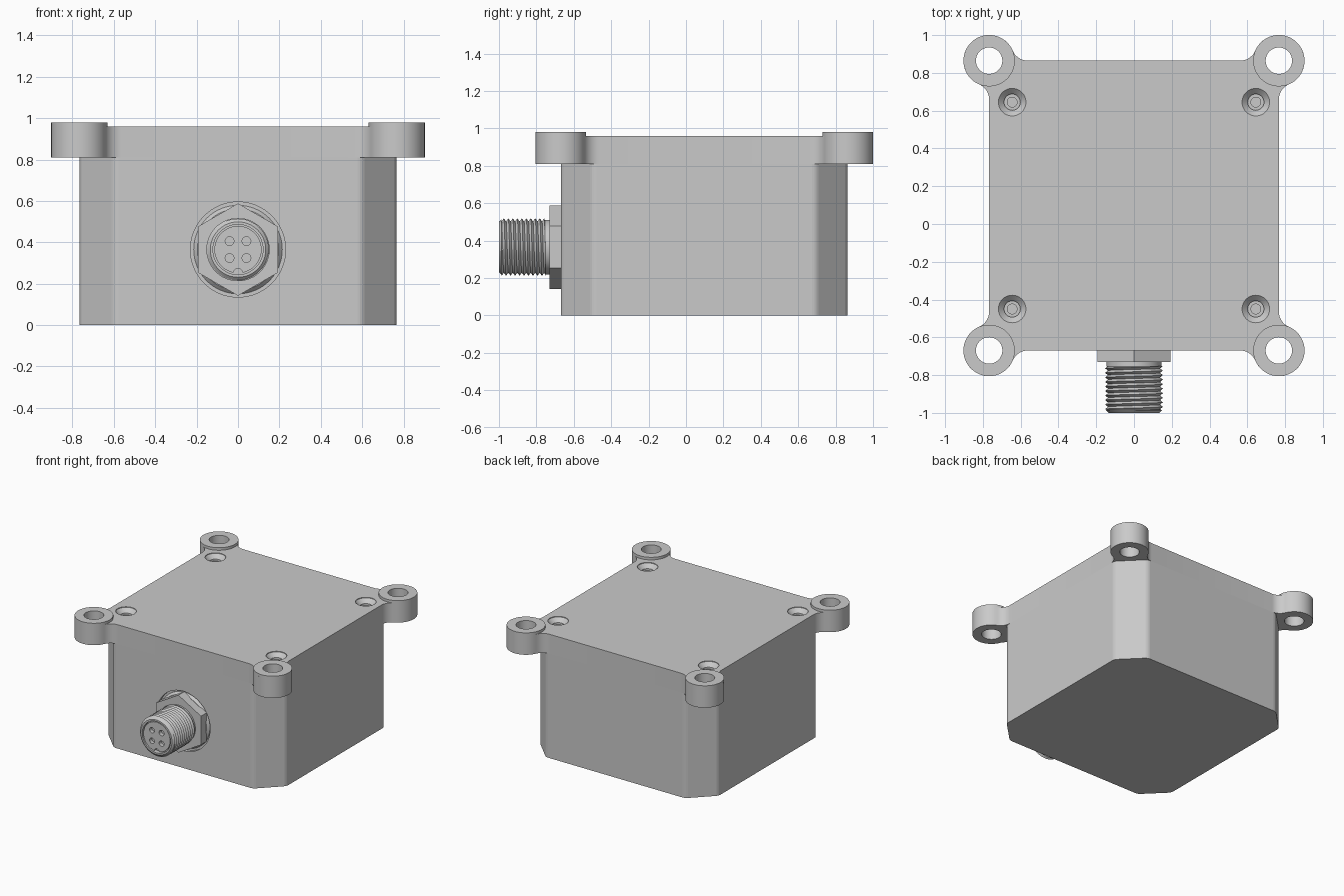
import bpy, bmesh, math
from math import sin, cos, pi, radians, sqrt
from mathutils import Matrix, Vector

cube = bpy.data.objects.get("Cube")
if cube:
    bpy.data.objects.remove(cube, do_unlink=True)

grey = bpy.data.materials.new("housing grey")
grey.use_nodes = True
COLOUR = (0.59, 0.59, 0.59, 1)
grey.diffuse_color = COLOUR
grey.node_tree.nodes["Principled BSDF"].inputs["Base Color"].default_value = COLOUR

CY = 0.0975          # centre of the box in y
HALF = 0.767         # half width of the box
FRONT = CY - HALF
LID_Z, LID_TOP, EAR_TOP = 0.81, 0.96, 0.98
EAR_R, HOLE_R = 0.136, 0.07
AXIS_Z = 0.365       # height of the connector axis
CORNERS = [(1, 1), (-1, 1), (-1, -1), (1, -1)]
# turns a lathe axis (local z) to point out of the front face
TO_FRONT = Matrix.Translation((0, 0, AXIS_Z)) @ Matrix.Rotation(radians(90), 4, 'X')


def finish(name, bm):
    bmesh.ops.recalc_face_normals(bm, faces=bm.faces)
    mesh = bpy.data.meshes.new(name)
    bm.to_mesh(mesh)
    bm.free()
    mesh.materials.append(grey)
    obj = bpy.data.objects.new(name, mesh)
    bpy.context.collection.objects.link(obj)
    return obj


def smooth(obj, angle=30):
    obj.data.shade_smooth()
    obj.data.set_sharp_from_angle(angle=radians(angle))


def prism(bm, outline, z0, z1, matrix=Matrix()):
    """Extrude a closed outline from z0 to z1."""
    verts = [bm.verts.new((x, y, z0)) for x, y in outline]
    face = bm.faces.new(verts)
    top = bmesh.ops.extrude_face_region(bm, geom=[face])["geom"]
    top = [v for v in top if isinstance(v, bmesh.types.BMVert)]
    bmesh.ops.translate(bm, verts=top, vec=(0, 0, z1 - z0))
    bmesh.ops.transform(bm, verts=verts + top, matrix=matrix)


def lathe(bm, profile, matrix=Matrix(), n=48, closed=False):
    """Turn (radius, z) points round z; open profiles get end caps."""
    rings = [[bm.verts.new(matrix @ Vector((r * cos(2 * pi * i / n), r * sin(2 * pi * i / n), z)))
              for i in range(n)] for r, z in profile]
    pairs = list(zip(rings, rings[1:]))
    if closed:
        pairs.append((rings[-1], rings[0]))
    else:
        bm.faces.new(rings[0])
        bm.faces.new(rings[-1])
    for a, b in pairs:
        for i in range(n):
            j = (i + 1) % n
            bm.faces.new((a[i], a[j], b[j], b[i]))


def cut(obj, cutter):
    mod = obj.modifiers.new("cut", 'BOOLEAN')
    mod.operation, mod.solver, mod.object = 'DIFFERENCE', 'EXACT', cutter
    cutter.hide_render = True
    bpy.context.view_layer.objects.active = obj
    bpy.ops.object.modifier_apply(modifier=mod.name)
    bpy.data.objects.remove(cutter, do_unlink=True)


def arc(cx, cy, r, a0, a1, n):
    return [(cx + r * cos(a0 + (a1 - a0) * i / n), cy + r * sin(a0 + (a1 - a0) * i / n))
            for i in range(n + 1)]


# Housing body: square with softened corner chamfers
c = HALF - 0.17
octagon = []
for sx, sy in CORNERS:
    pair = [(sx * HALF, CY + sy * c), (sx * c, CY + sy * HALF)]
    octagon += pair if sx * sy > 0 else pair[::-1]
bm = bmesh.new()
prism(bm, octagon, 0, LID_Z)
upright = [e for e in bm.edges if abs(e.verts[0].co.z - e.verts[1].co.z) > 0.1]
bmesh.ops.bevel(bm, geom=upright, offset=0.02, segments=3, profile=0.5, affect='EDGES')
body = finish("housing_body", bm)

# Round recess for the connector seat
bm = bmesh.new()
lathe(bm, [(0.23, -FRONT - 0.025), (0.23, -FRONT + 0.05)], TO_FRONT, 64)
cut(body, finish("recess_cutter", bm))
smooth(body, 7)

# Sealing washer in the recess
bm = bmesh.new()
lathe(bm, [(0.214, -FRONT - 0.03), (0.214, -FRONT - 0.02), (0.197, -FRONT - 0.002)], TO_FRONT, 64)
smooth(finish("sealing_washer", bm))

# Lid: square outline flowing through fillets into a round ear at each corner
FILLET = 0.087
d = sqrt(EAR_R ** 2 + 2 * EAR_R * FILLET)
lean = math.atan2(FILLET, d)
fillet = arc(FILLET, -d, FILLET, pi, pi / 2 + lean, 8)[:-1]
ear = fillet + arc(0, 0, EAR_R, -pi / 2 + lean, pi - lean, 32)
ear += [(y, x) for x, y in reversed(fillet)]
outline = []
for k in range(4):
    turn = Matrix.Rotation(k * pi / 2, 2)
    for x, y in ear:
        p = turn @ Vector((x + HALF, y + HALF))
        outline.append((p.x, p.y + CY))
bm = bmesh.new()
prism(bm, outline, LID_Z, LID_TOP)
lid = finish("lid_with_ears", bm)

# Mounting holes and countersunk screw recesses
bm = bmesh.new()
for sx, sy in CORNERS:
    lathe(bm, [(HOLE_R, LID_Z - 0.1), (HOLE_R, LID_TOP + 0.1)],
          Matrix.Translation((sx * HALF, CY + sy * HALF, 0)))
    lathe(bm, [(0.026, 0.86), (0.026, 0.91), (0.043, 0.91), (0.043, 0.925),
               (0.073, LID_TOP - 0.005), (0.073, LID_TOP + 0.05)],
          Matrix.Translation((sx * 0.645, CY + sy * 0.5475, 0)), 32)
cut(lid, finish("lid_cutter", bm))
smooth(lid)

# Raised pads on the ears
bm = bmesh.new()
for sx, sy in CORNERS:
    lathe(bm, [(HOLE_R, LID_TOP), (EAR_R, LID_TOP), (EAR_R, EAR_TOP), (HOLE_R, EAR_TOP)],
          Matrix.Translation((sx * HALF, CY + sy * HALF, 0)), closed=True)
smooth(finish("ear_pads", bm))

# Hexagonal nut, with a corner pointing up
bm = bmesh.new()
hexagon = arc(0, 0, 0.223, pi / 2, pi / 2 + 5 * pi / 3, 5)
prism(bm, hexagon, -FRONT - 0.01, 0.73, TO_FRONT)
finish("connector_nut", bm)

# Connector core: neck, chamfered rim and bore round the insert
bm = bmesh.new()
lathe(bm, [(0.146, 0.72), (0.146, 0.755), (0.136, 0.755), (0.136, 0.986), (0.149, 0.986),
           (0.134, 1.0), (0.121, 1.0), (0.121, 0.965)], TO_FRONT)
smooth(finish("connector_core", bm))

# Helical thread: one crest line and one root line wound together
N, PITCH, START, END = 48, 0.024, 0.752, 0.988
bm = bmesh.new()
crest, root = [], []
for i in range(int((END - START) / PITCH + 2) * N):
    a = 2 * pi * i / N
    for line, r, shift in ((crest, 0.153, 0), (root, 0.138, PITCH / 2)):
        z = min(max(START - PITCH + PITCH * i / N + shift, START), END)
        line.append(bm.verts.new(TO_FRONT @ Vector((r * cos(a), r * sin(a), z))))
for i in range(len(crest) - 1):
    bm.faces.new((crest[i], crest[i + 1], root[i + 1], root[i]))
    if i + N + 1 < len(crest):
        bm.faces.new((root[i], root[i + 1], crest[i + N + 1], crest[i + N]))
smooth(finish("connector_thread", bm))

# Insert with four contact holes and a key notch
bm = bmesh.new()
lathe(bm, [(0.114, 0.95), (0.114, 0.995)], TO_FRONT)
insert = finish("connector_insert", bm)
bm = bmesh.new()
for sx, sy in CORNERS:
    lathe(bm, [(0.021, 0.965), (0.021, 1.05)],
          TO_FRONT @ Matrix.Translation((sx * 0.041, sy * 0.041, 0)), 24)
lathe(bm, [(0.022, 0.965), (0.022, 1.05)], TO_FRONT @ Matrix.Translation((0, -0.114, 0)), 24)
cut(insert, finish("insert_cutter", bm))
smooth(insert)
